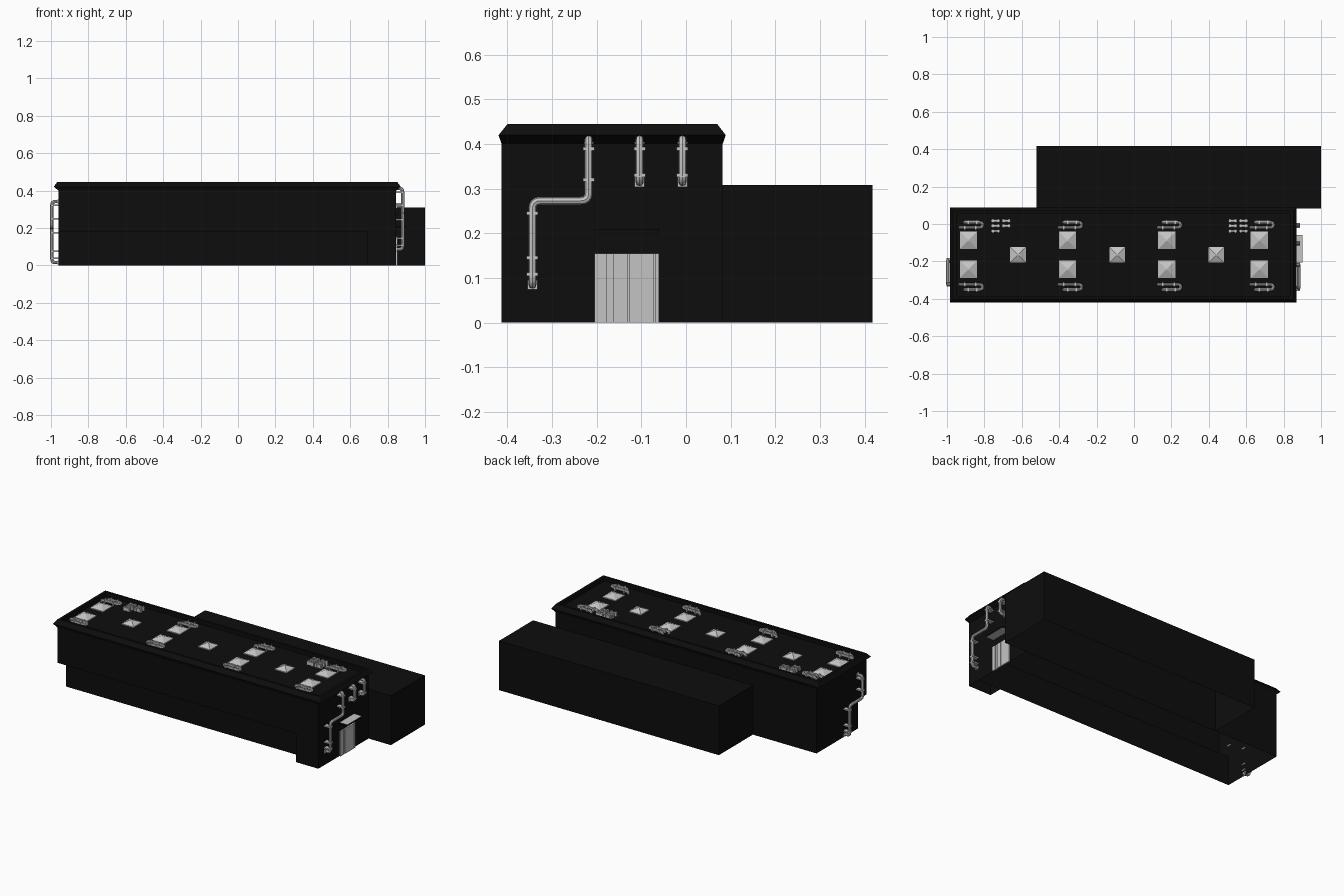
import bpy, bmesh
from mathutils import Vector

cube = bpy.data.objects.get("Cube")
if cube:
    bpy.data.objects.remove(cube, do_unlink=True)


def material(name, value):
    m = bpy.data.materials.new(name)
    m.use_nodes = True
    colour = (value, value, value, 1)
    m.diffuse_color = colour
    m.node_tree.nodes["Principled BSDF"].inputs["Base Color"].default_value = colour
    return m


BLACK = material("black_cladding", 0.004)
GREY = material("light_grey_metal", 0.55)


def finish(name, bm, mat, normals=True):
    if normals:
        bmesh.ops.recalc_face_normals(bm, faces=bm.faces)
    me = bpy.data.meshes.new(name)
    bm.to_mesh(me)
    bm.free()
    me.materials.append(mat)
    ob = bpy.data.objects.new(name, me)
    bpy.context.collection.objects.link(ob)
    return ob


def add_box(bm, lo, hi, open_bottom=False):
    verts = bmesh.ops.create_cube(bm, size=1)["verts"]
    lo, hi = Vector(lo), Vector(hi)
    for v in verts:
        v.co = (lo + hi) / 2 + v.co * (hi - lo)
    if open_bottom:
        bm.normal_update()
        down = [f for f in bm.faces if f.normal.z < -0.9]
        bmesh.ops.delete(bm, geom=down, context="FACES_ONLY")


def box(name, lo, hi, mat, open_bottom=False):
    bm = bmesh.new()
    add_box(bm, lo, hi, open_bottom)
    return finish(name, bm, mat)


def loft(name, rings, mat, fill=True):
    """Stack of rectangles (x0, x1, y0, y1, z) joined by quads."""
    bm = bmesh.new()
    loops = [[bm.verts.new(p) for p in
              ((a, c, z), (b, c, z), (b, d, z), (a, d, z))] for a, b, c, d, z in rings]
    for low, high in zip(loops, loops[1:]):
        for i in range(4):
            j = (i + 1) % 4
            bm.faces.new((low[i], low[j], high[j], high[i]))
    if fill:
        bm.faces.new(loops[-1])
    return finish(name, bm, mat)


def rounded(points, r=0.018, steps=4):
    """Round the inner corners of a path."""
    pts = [Vector(p) for p in points]
    out = [pts[0]]
    for a, b, c in zip(pts, pts[1:], pts[2:]):
        p = b + (a - b).normalized() * min(r, (a - b).length / 2)
        q = b + (c - b).normalized() * min(r, (c - b).length / 2)
        for i in range(steps + 1):
            t = i / steps
            out.append(p * (1 - t) ** 2 + b * 2 * t * (1 - t) + q * t * t)
    return out + [pts[-1]]


def pipe(name, points, radius):
    path = rounded(points)
    cu = bpy.data.curves.new(name, "CURVE")
    cu.dimensions = "3D"
    cu.bevel_depth = radius
    cu.bevel_resolution = 2
    cu.use_fill_caps = True
    sp = cu.splines.new("POLY")
    sp.points.add(len(path) - 1)
    for point, co in zip(sp.points, path):
        point.co = (*co, 1)
    temp = bpy.data.objects.new(name + "_path", cu)
    bpy.context.collection.objects.link(temp)
    dg = bpy.context.evaluated_depsgraph_get()
    me = bpy.data.meshes.new_from_object(temp.evaluated_get(dg))
    bpy.data.objects.remove(temp, do_unlink=True)
    me.name = name
    me.materials.clear()
    me.materials.append(GREY)
    ob = bpy.data.objects.new(name, me)
    bpy.context.collection.objects.link(ob)
    bpy.ops.object.select_all(action="DESELECT")
    ob.select_set(True)
    bpy.context.view_layer.objects.active = ob
    bpy.ops.object.shade_smooth_by_angle()


# Main hall: open underneath, with a long recess low on the front
X0, X1, Y0, Y1 = -0.96, 0.845, -0.413, 0.082
BLOCK, RECESS, SOFFIT, EAVE = 0.69, -0.33, 0.18, 0.40
bm = bmesh.new()
profile = [(RECESS, 0), (RECESS, SOFFIT), (Y0, SOFFIT), (Y0, EAVE), (Y1, EAVE), (Y1, 0)]
ends = [[bm.verts.new((x, y, z)) for y, z in profile] for x in (X0, X1)]
for i in range(len(profile) - 1):
    if i != 3:                      # the roof closes the top
        bm.faces.new((ends[0][i], ends[0][i + 1], ends[1][i + 1], ends[1][i]))
for end in ends:
    bm.faces.new(end)
finish("main_hall", bm, BLACK)
box("front_corner_block", (BLOCK, Y0, 0), (X1, RECESS, SOFFIT), BLACK, True)
box("rear_annex", (-0.52, Y1, 0), (1.0, 0.418, 0.308), BLACK, True)

# Roof with flared eaves, parapet and sunken deck
DECK = 0.42
loft("roof", [(X0, X1, Y0, Y1, EAVE),
              (-0.985, 0.87, -0.42, 0.089, 0.42),
              (-0.967, 0.852, -0.40, 0.07, 0.445),
              (-0.95, 0.835, -0.385, 0.055, 0.445),
              (-0.95, 0.835, -0.385, 0.055, DECK)], BLACK)


# Skylights: low curb and pyramid cap
def skylight(x, y, s):
    rings = []
    for half, z in ((s, DECK), (s, DECK + 0.006), (0.004, 0.444)):
        rings.append((x - half, x + half, y - half, y + half, z))
    loft("skylight", rings, GREY)


BAYS = (-0.885, -0.355, 0.175, 0.67)
for x in BAYS:
    for y in (-0.087, -0.242):
        skylight(x, y, 0.046)
for x in (-0.62, -0.09, 0.44):
    skylight(x, -0.165, 0.042)

# Hooked roof pipes beside the skylights, mirrored front to back
for x in BAYS:
    for mid, side in ((-0.005, 1), (-0.337, -1)):
        z = 0.432
        far, near = mid + side * 0.014, mid - side * 0.014
        pipe("roof_pipe", [(x - 0.02, far, DECK - 0.01), (x - 0.02, far, z), (x + 0.075, far, z),
                           (x + 0.075, near, z), (x - 0.045, near, z),
                           (x - 0.045, near, DECK - 0.01)], 0.0085)
        bm = bmesh.new()
        for dx, y in ((0, far), (0.045, far), (-0.02, near), (0.04, near)):
            add_box(bm, (x + dx - 0.004, y - 0.012, DECK), (x + dx + 0.004, y + 0.012, 0.442))
        finish("roof_pipe_clamps", bm, GREY)

# Rooftop vent units in small rows
UNITS = [(-0.74, r) for r in range(3)] + [(-0.683, r) for r in range(2)]
UNITS += [(x, r) for x in (0.528, 0.585) for r in range(3)]
for x, row in UNITS:
    y = 0.018 - row * 0.028
    bm = bmesh.new()
    add_box(bm, (x - 0.024, y - 0.006, DECK), (x + 0.024, y + 0.006, 0.441))
    for dx in (-0.014, 0.014):
        add_box(bm, (x + dx - 0.005, y - 0.009, DECK), (x + dx + 0.005, y + 0.009, 0.443))
    finish("vent_unit", bm, GREY)


# Wall pipes; out is the outward x direction of the wall
def wall_pipe(name, wall, out, runs, brackets):
    x = wall + out * 0.035
    inside = wall - out * 0.005
    pts = [(x, y, z) for y, z in runs]
    pipe(name, [(inside, *runs[0])] + pts + [(inside, *runs[-1])], 0.009)
    bm = bmesh.new()
    for y, z in brackets:
        lo, hi = sorted((wall - out * 0.006, x + out * 0.008))
        add_box(bm, (lo, y - 0.013, z - 0.004), (hi, y + 0.013, z + 0.004))
    for y, z in (runs[0], runs[-1]):
        lo, hi = sorted((wall, wall + out * 0.006))
        add_box(bm, (lo, y - 0.011, z - 0.011), (hi, y + 0.011, z + 0.011))
    finish(name + "_brackets", bm, GREY)


STEP = [(0, 0.411), (0, 0.273), (-0.126, 0.273), (-0.126, 0.085)]
STEP_BRACKETS = [(0, 0.39), (0, 0.32), (-0.126, 0.245), (-0.126, 0.145), (-0.126, 0.108)]
for name, wall, out, y0, drop in (("left_downpipe", X1, 1, -0.218, 0),
                                  ("right_downpipe", X0, -1, -0.322, 0.07)):
    wall_pipe(name, wall, out, [(y0 + out * y, z - drop) for y, z in STEP],
              [(y0 + out * y, z - drop) for y, z in STEP_BRACKETS])
for y in (-0.104, -0.008):
    wall_pipe("short_pipe", X1, 1, [(y, 0.411), (y, 0.315)], [(y, 0.39), (y, 0.33)])

# Door: plate with raised leaves leaving a narrow groove
D0, D1 = -0.205, -0.06
box("door_plate", (X1, D0, 0), (X1 + 0.004, D1, 0.155), GREY)
for a, b in ((D0, -0.178), (-0.163, -0.13), (-0.128, -0.072), (-0.07, D1)):
    box("door_leaf", (X1, a, 0), (X1 + 0.009, b, 0.155), GREY)

# Canopy above the door: black edge, grey top and underside
canopy = box("door_canopy", (X1, D0, 0.20), (0.90, D1, 0.21), GREY)
canopy.data.materials.append(BLACK)
for f in canopy.data.polygons:
    f.material_index = 0 if abs(f.normal.z) > 0.5 else 1
